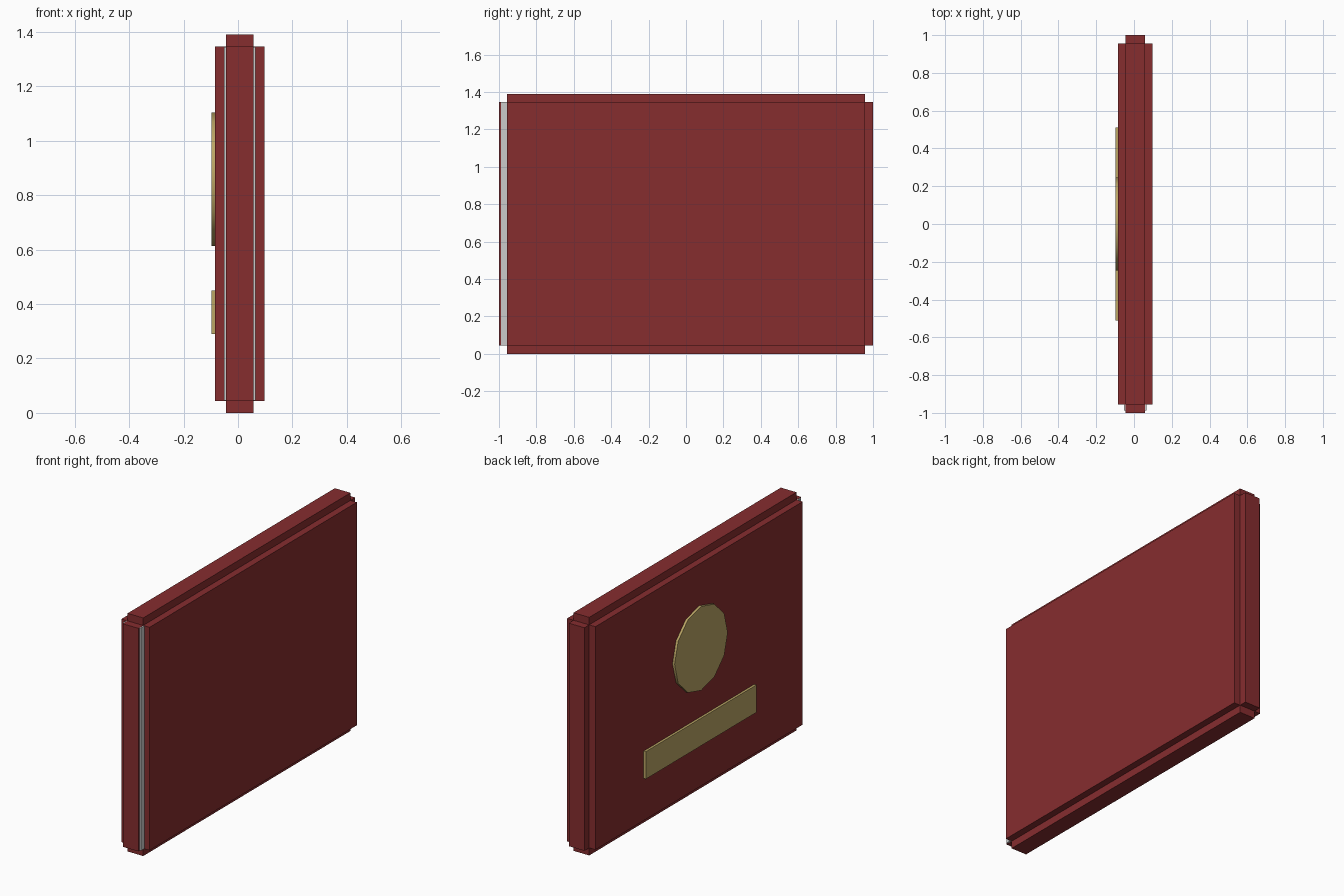
import bpy
import math

if "Cube" in bpy.data.objects:
    bpy.data.objects.remove(bpy.data.objects["Cube"])

def material(name, color):
    m = bpy.data.materials.new(name)
    m.diffuse_color = (*color, 1)
    m.use_nodes = True
    m.node_tree.nodes["Principled BSDF"].inputs["Base Color"].default_value = m.diffuse_color
    return m

RED = material("red_cover", (0.24, 0.026, 0.028))
GOLD = material("gold", (0.50, 0.38, 0.13))

def box(name, x, y, z, mat=None):
    """Box from (min, max) ranges on each axis."""
    r = (x, y, z)
    bpy.ops.mesh.primitive_cube_add(size=1, location=[(a + b) / 2 for a, b in r])
    o = bpy.context.object
    o.name = name
    o.scale = [b - a for a, b in r]
    bpy.ops.object.transform_apply(location=False, rotation=False, scale=True)
    if mat:
        o.data.materials.append(mat)
    return o

H = 1.39           # overall height
T = 0.044          # thickness of every cover panel
X0, X1 = -0.044, 0.057   # rim width range

# Large side covers
inner_y, inner_z = (-1 + T, 1 - T), (T, H - T)
box("cover_left", (-0.084, X0), inner_y, inner_z, RED)
box("cover_right", (X1, 0.098), inner_y, inner_z, RED)

# Rim strips on the four narrow sides
for name, y in (("rim_front", (-1, -1 + T)), ("rim_back", (1 - T, 1))):
    box(name, (X0, X1), y, inner_z, RED)
for name, z in (("rim_bottom", (0, T)), ("rim_top", (H - T, H))):
    box(name, (X0, X1), inner_y, z, RED)

# Grey page block, slightly wider than the rims and peeking out at the front
box("pages", (X0 - 0.008, X1 + 0.008), (-0.988, 0.95), (T + 0.001, H - T - 0.001))

# Gold round emblem and plate on the left cover
bpy.ops.mesh.primitive_cylinder_add(vertices=12, radius=0.245, depth=0.02,
                                    location=(-0.088, 0, 0.858),
                                    rotation=(0, math.pi / 2, 0))
emblem = bpy.context.object
emblem.name = "round_emblem"
emblem.data.materials.append(GOLD)
bpy.ops.object.shade_smooth_by_angle(angle=math.radians(35))

box("title_plate", (-0.098, -0.078), (-0.51, 0.51), (0.29, 0.45), GOLD)
